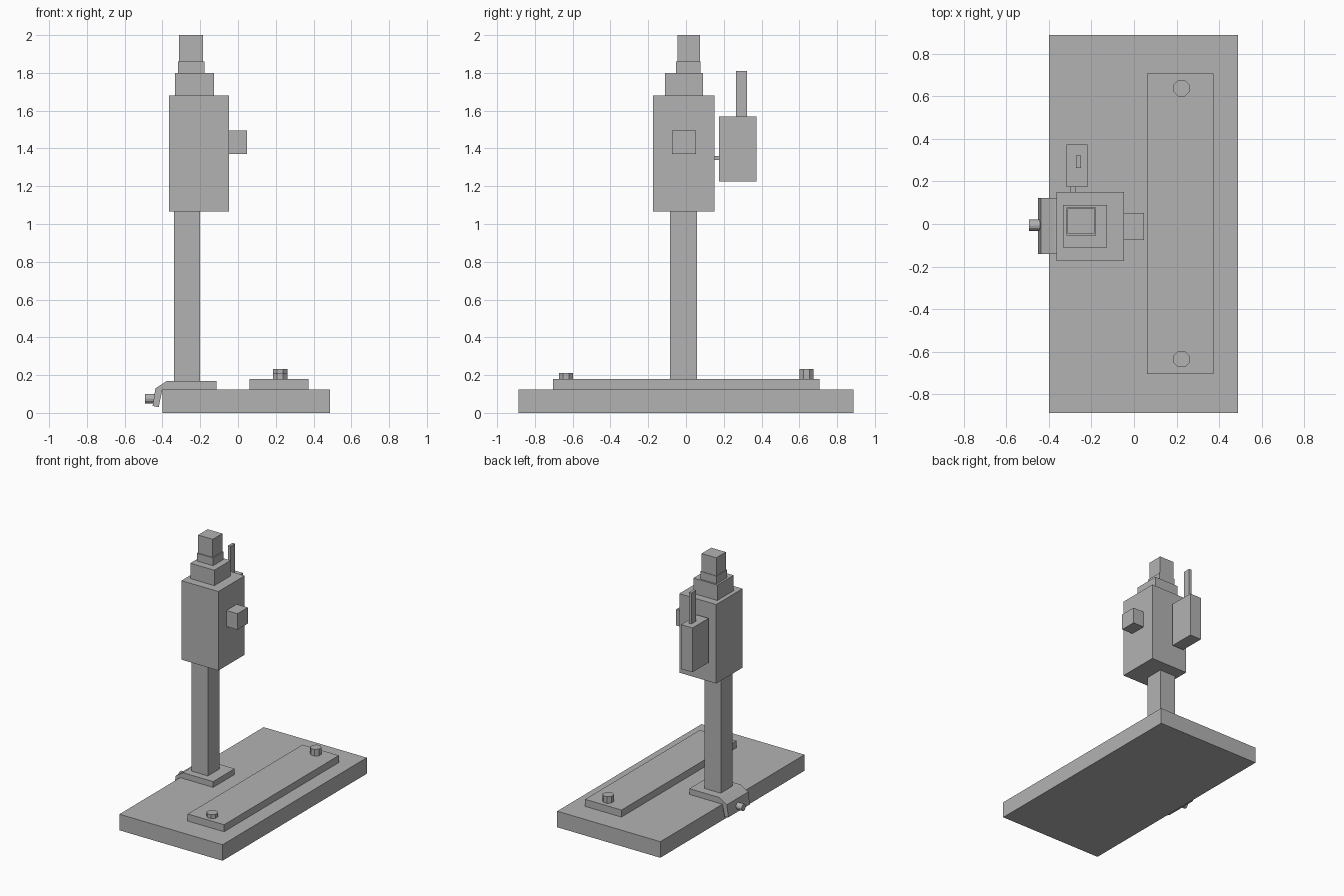
import bpy
import bmesh
from math import pi
from mathutils import Matrix

cube = bpy.data.objects.get("Cube")
if cube:
    bpy.data.objects.remove(cube, do_unlink=True)

# Single plain grey finish
grey = bpy.data.materials.new("plain_grey")
grey.use_nodes = True
colour = (0.45, 0.45, 0.45, 1)
grey.diffuse_color = colour
grey.node_tree.nodes["Principled BSDF"].inputs["Base Color"].default_value = colour


def finish(name, bm):
    bmesh.ops.recalc_face_normals(bm, faces=bm.faces)
    mesh = bpy.data.meshes.new(name)
    bm.to_mesh(mesh)
    bm.free()
    mesh.materials.append(grey)
    obj = bpy.data.objects.new(name, mesh)
    bpy.context.collection.objects.link(obj)
    return obj


def box(name, x, y, z):
    """Box from (low, high) ranges on each axis."""
    bm = bmesh.new()
    size = [r[1] - r[0] for r in (x, y, z)]
    centre = [sum(r) / 2 for r in (x, y, z)]
    matrix = Matrix.Translation(centre) @ Matrix.Diagonal((*size, 1))
    bmesh.ops.create_cube(bm, size=1, matrix=matrix)
    return finish(name, bm)


def prism(name, centre, radius, depth, sides, turn):
    bm = bmesh.new()
    bmesh.ops.create_cone(bm, cap_ends=True, segments=sides, radius1=radius,
                          radius2=radius, depth=depth,
                          matrix=Matrix.Translation(centre) @ turn)
    return finish(name, bm)


# Base plate and raised rail
box("base_plate", (-0.40, 0.488), (-0.887, 0.887), (0, 0.125))
box("rail", (0.06, 0.373), (-0.704, 0.708), (0.125, 0.18))

# Octagonal bolts at the rail ends
for name, y, top in (("front_bolt", -0.635, 0.21), ("back_bolt", 0.638, 0.232)):
    prism(name, (0.223, y, (top + 0.18) / 2), 0.041, top - 0.18, 8,
          Matrix.Rotation(pi / 8, 4, "Z"))

# Column, head and stepped cap
box("column", (-0.34, -0.20), (-0.085, 0.058), (0.17, 1.065))
box("head", (-0.365, -0.047), (-0.174, 0.15), (1.065, 1.68))
box("cap_lower", (-0.333, -0.127), (-0.11, 0.09), (1.68, 1.80))
box("cap_collar", (-0.317, -0.178), (-0.053, 0.077), (1.80, 1.86))
box("cap_top", (-0.312, -0.186), (-0.045, 0.073), (1.86, 2.0))
box("side_knob", (-0.047, 0.048), (-0.075, 0.052), (1.37, 1.495))

# Rear box with its link and upright lever
box("rear_link", (-0.298, -0.275), (0.15, 0.175), (1.34, 1.36))
box("rear_box", (-0.317, -0.218), (0.175, 0.373), (1.225, 1.57))
box("rear_lever", (-0.272, -0.25), (0.264, 0.322), (1.57, 1.81))

# Bent clamp bracket that wraps over the base edge
profile = [(-0.115, 0.125), (-0.115, 0.17), (-0.375, 0.17), (-0.437, 0.13),
           (-0.452, 0.037), (-0.42, 0.03), (-0.40, 0.125)]
bm = bmesh.new()
face = bm.faces.new([bm.verts.new((x, -0.141, z)) for x, z in profile])
side = bmesh.ops.extrude_face_region(bm, geom=[face])["geom"]
bmesh.ops.translate(bm, vec=(0, 0.264, 0),
                    verts=[v for v in side if isinstance(v, bmesh.types.BMVert)])
finish("clamp_bracket", bm)

# Clamp screw
prism("clamp_screw", (-0.465, -0.006, 0.075), 0.026, 0.056, 12,
      Matrix.Rotation(pi / 2, 4, "Y"))
